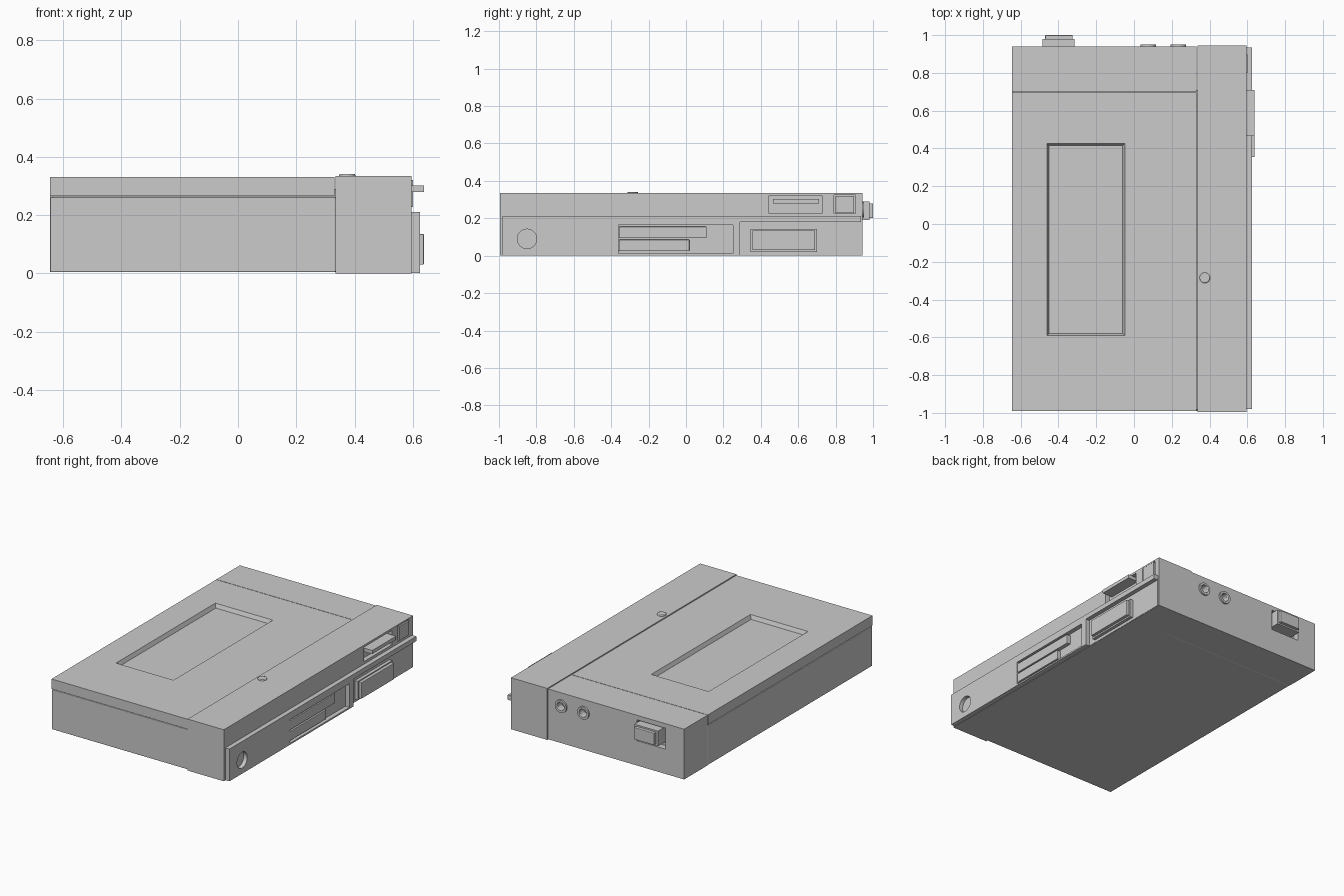
import bpy, bmesh, math
from mathutils import Vector

if "Cube" in bpy.data.objects:
    bpy.data.objects.remove(bpy.data.objects["Cube"])


def mesh_object(name, bm):
    me = bpy.data.meshes.new(name)
    bm.to_mesh(me)
    bm.free()
    ob = bpy.data.objects.new(name, me)
    bpy.context.collection.objects.link(ob)
    return ob


def box(name, x, y, z, bevel=0.0):
    bm = bmesh.new()
    bmesh.ops.create_cube(bm, size=1)
    for v in bm.verts:
        v.co = Vector([(a + b) / 2 + c * (b - a) for (a, b), c in zip((x, y, z), v.co)])
    ob = mesh_object(name, bm)
    if bevel:
        m = ob.modifiers.new("bevel", 'BEVEL')
        m.width, m.segments = bevel, 2
    return ob


def cylinder(name, r, depth, loc, rot=(0, 0, 0), bevel=0.0):
    bpy.ops.mesh.primitive_cylinder_add(vertices=32, radius=r, depth=depth, location=loc, rotation=rot)
    ob = bpy.context.object
    ob.name = name
    if bevel:
        m = ob.modifiers.new("bevel", 'BEVEL')
        m.width, m.segments = bevel, 2
    bpy.ops.object.shade_smooth_by_angle()
    return ob


def cut(target, cutter):
    m = target.modifiers.new("cut", 'BOOLEAN')
    m.operation, m.solver, m.object = 'DIFFERENCE', 'EXACT', cutter
    cutter.hide_render = True
    cutter.hide_set(True)
    cutter.display_type = 'WIRE'


ALONG_X = (0, math.pi / 2, 0)
ALONG_Y = (math.pi / 2, 0, 0)

# Main case: lower shell, cassette lid, rear block, with thin seams between them
box("lower_shell", (-0.645, 0.335), (-0.99, 0.70), (0.004, 0.262), 0.004)
box("seam_core", (-0.637, 0.335), (-0.982, 0.71), (0.01, 0.29))
lid = box("cassette_lid", (-0.645, 0.331), (-0.99, 0.697), (0.266, 0.33))
rear = box("rear_block", (-0.645, 0.332), (0.70, 0.94), (0.004, 0.33))

# Lid window recess with sloping rim
cx, cy = -0.255, -0.0825
bm = bmesh.new()
bmesh.ops.create_cube(bm, size=1)
for v in bm.verts:
    top = v.co.z > 0
    inset = 0 if top else 0.012
    v.co = Vector((cx + math.copysign(0.207 - inset, v.co.x),
                   cy + math.copysign(0.51 - inset, v.co.y),
                   0.332 if top else 0.305))
cut(lid, mesh_object("window_cutter", bm))

# Control block along the right side
block = box("control_block", (0.335, 0.595), (-0.995, 0.944), (0, 0.334))
cut(block, box("switch_slot_cutter", (0.565, 0.70), (0.44, 0.73), (0.228, 0.32)))
cut(block, box("rear_slot_cutter", (0.565, 0.70), (0.79, 0.905), (0.225, 0.325)))
box("slide_switch", (0.55, 0.638), (0.465, 0.71), (0.279, 0.302))
box("rear_slot_key", (0.55, 0.60), (0.80, 0.897), (0.228, 0.32))

# Side panel with key well, large button well and hole
panel = box("side_panel", (0.59, 0.625), (-0.98, 0.935), (0.002, 0.211))
cut(panel, box("key_well_cutter", (0.596, 0.70), (-0.36, 0.25), (0.012, 0.165)))
cut(panel, box("button_well_cutter", (0.597, 0.70), (0.29, 1.0), (-0.05, 0.18)))
cut(panel, cylinder("panel_hole_cutter", 0.052, 0.054, (0.627, -0.85, 0.09), ALONG_X))
box("upper_key", (0.59, 0.622), (-0.358, 0.11), (0.094, 0.155), 0.003)
box("lower_key", (0.59, 0.622), (-0.358, 0.018), (0.025, 0.086), 0.003)
box("large_button_base", (0.59, 0.618), (0.345, 0.70), (0.02, 0.142))
box("large_button", (0.59, 0.638), (0.355, 0.69), (0.03, 0.135), 0.003)

# Small round button on top
cylinder("top_button", 0.028, 0.02, (0.375, -0.285, 0.331), bevel=0.004)

# Rear knob in its recess
cut(rear, box("knob_recess_cutter", (-0.51, -0.305), (0.90, 1.1), (0.165, 0.30)))
box("knob_base", (-0.485, -0.315), (0.88, 0.98), (0.192, 0.29))
box("knob_cap", (-0.47, -0.325), (0.88, 1.0), (0.202, 0.28), 0.003)

# Two rear sockets: raised rings around drilled holes
for i, x in enumerate((0.075, 0.235)):
    hole = cylinder(f"socket_hole_cutter_{i}", 0.026, 0.10, (x, 0.95, 0.245), ALONG_Y)
    ring = cylinder(f"socket_ring_{i}", 0.041, 0.06, (x, 0.921, 0.245), ALONG_Y)
    cut(ring, hole)
    cut(rear, hole)
